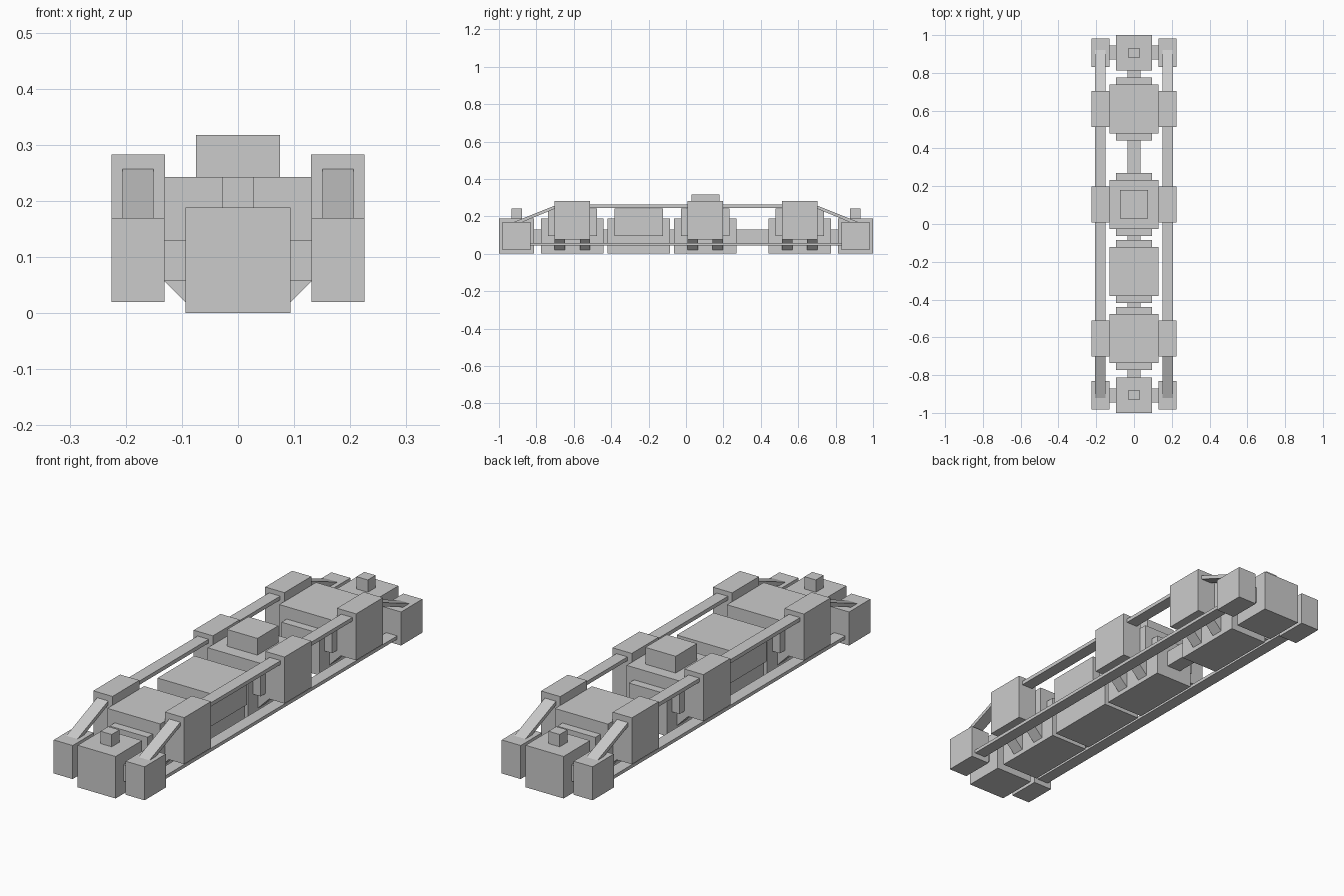
import bpy, bmesh

if "Cube" in bpy.data.objects:
    bpy.data.objects.remove(bpy.data.objects["Cube"])


def prism(name, profile, axis, a, b):
    """Extrude a closed 2D profile along axis 'x' (y,z points) or 'y' (x,z points)."""
    bm = bmesh.new()

    def pt(p, t):
        return (t, p[0], p[1]) if axis == 'x' else (p[0], t, p[1])
    face = bm.faces.new([bm.verts.new(pt(p, a)) for p in profile])
    ext = bmesh.ops.extrude_face_region(bm, geom=[face])
    move = pt((0, 0), b - a)
    bmesh.ops.translate(bm, vec=move,
                        verts=[v for v in ext['geom'] if isinstance(v, bmesh.types.BMVert)])
    bmesh.ops.recalc_face_normals(bm, faces=bm.faces)
    mesh = bpy.data.meshes.new(name)
    bm.to_mesh(mesh)
    bm.free()
    ob = bpy.data.objects.new(name, mesh)
    bpy.context.collection.objects.link(ob)
    return ob


def box(name, x, y, z):
    return prism(name, [(x[0], z[0]), (x[1], z[0]), (x[1], z[1]), (x[0], z[1])], 'y', *y)


def mirror_x(ob):
    ob.modifiers.new("mirror", 'MIRROR')
    return ob


# Central spine
box("spine", (-0.035, 0.035), (-0.9, 0.9), (0.057, 0.13))

# Body modules: long narrow base with a wide upper block
for yc in (-0.607, -0.252, 0.103, 0.609):
    box("module_base", (-0.094, 0.094), (yc - 0.167, yc + 0.167), (0, 0.188))
    box("module_body", (-0.131, 0.131), (yc - 0.13, yc + 0.13), (0.095, 0.243))

# Side pods with two slanted struts each
for yc in (-0.607, 0.103, 0.609):
    mirror_x(box("side_pod", (0.13, 0.225), (yc - 0.095, yc + 0.095), (0.075, 0.283)))
    for s in (-1, 1):
        y = yc + s * 0.067
        mirror_x(prism("pod_strut", [(0.085, 0.011), (0.16, 0.086), (0.123, 0.123), (0.048, 0.048)],
                       'y', y - 0.028, y + 0.028))

# End blocks, sensors, axles and end pods
for s in (-1, 1):
    def span(a, b):
        return tuple(sorted((s * a, s * b)))
    box("end_block", (-0.094, 0.094), span(0.813, 1.0), (0, 0.188))
    box("end_sensor", (-0.028, 0.028), span(0.878, 0.933), (0.18, 0.243))
    box("end_axle", (-0.18, 0.18), span(0.87, 0.945), (0.057, 0.13))
    mirror_x(box("end_pod", (0.131, 0.225), span(0.832, 0.982), (0.02, 0.17)))

# Central turret
box("top_turret", (-0.075, 0.075), (0.03, 0.18), (0.235, 0.318))

# Upper rail bending down to both end pods, and straight lower rail
half = [(0.69, 0.262), (0.92, 0.17), (0.91, 0.155), (0.69, 0.245)]
upper = half + [(-y, z) for y, z in reversed(half)]
mirror_x(prism("upper_rail", upper, 'x', 0.151, 0.206))
mirror_x(box("lower_rail", (0.151, 0.206), (-0.91, 0.91), (0.043, 0.058)))
